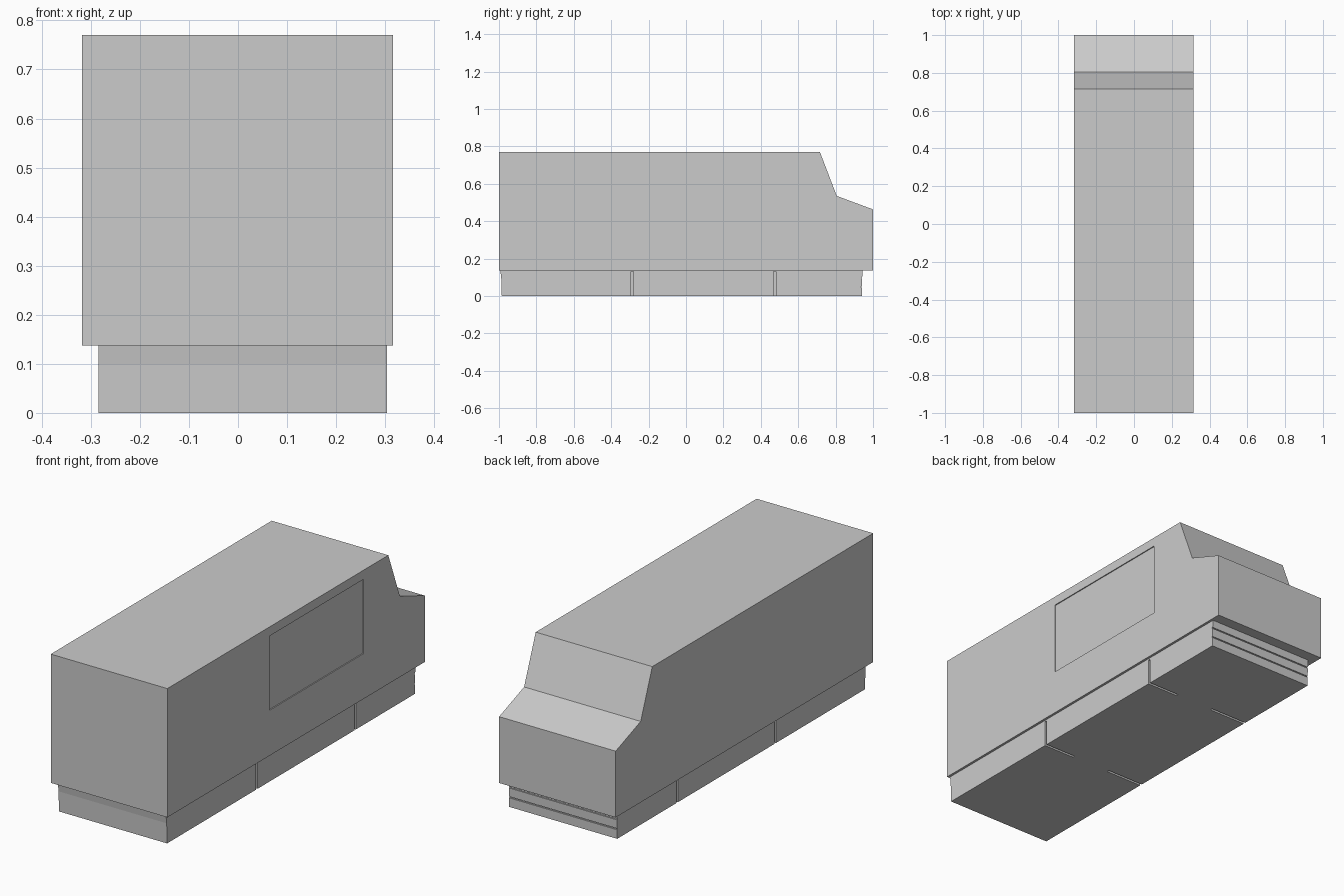
import bpy, bmesh

if "Cube" in bpy.data.objects:
    bpy.data.objects.remove(bpy.data.objects["Cube"])


def make_object(name, bm):
    bmesh.ops.recalc_face_normals(bm, faces=bm.faces)
    mesh = bpy.data.meshes.new(name)
    bm.to_mesh(mesh)
    bm.free()
    obj = bpy.data.objects.new(name, mesh)
    bpy.context.collection.objects.link(obj)
    return obj


def extrude_profile(name, profile, x0, x1):
    """Extrude a (y, z) outline along x."""
    bm = bmesh.new()
    face = bm.faces.new([bm.verts.new((x0, y, z)) for y, z in profile])
    ext = bmesh.ops.extrude_face_region(bm, geom=[face])
    verts = [g for g in ext["geom"] if isinstance(g, bmesh.types.BMVert)]
    bmesh.ops.translate(bm, verts=verts, vec=(x1 - x0, 0, 0))
    return make_object(name, bm)


def cut(target, name, profile, x0, x1):
    cutter = extrude_profile(name, profile, x0, x1)
    cutter.hide_render = True
    cutter.display_type = 'WIRE'
    mod = target.modifiers.new(name, 'BOOLEAN')
    mod.operation = 'DIFFERENCE'
    mod.solver = 'EXACT'
    mod.object = cutter


# Van body: cargo box, sloping windscreen and short bonnet
body = extrude_profile("van_body", [
    (-1, 0.137), (1, 0.137), (1, 0.463), (0.806, 0.535),
    (0.716, 0.77), (-1, 0.77)], -0.318, 0.316)

# Shallow recessed panel on the right side
cut(body, "side_panel_cutter", [
    (-0.206, 0.36), (0.525, 0.36), (0.525, 0.725), (-0.206, 0.725)], 0.311, 0.35)

# Lower chassis: slightly tapered, with two thin grooves across the +y end
chassis = extrude_profile("chassis", [
    (-0.985, 0), (0.94, 0),
    (0.941, 0.045), (0.936, 0.045), (0.936, 0.051), (0.941, 0.051),
    (0.942, 0.094), (0.937, 0.094), (0.937, 0.1), (0.942, 0.1),
    (0.945, 0.137), (-0.993, 0.137), (-0.988, 0.1)], -0.284, 0.304)

# Narrow slots dividing the chassis sides into three sections
for label, y in (("rear", -0.287), ("front", 0.475)):
    slot = [(y - 0.006, -0.05), (y + 0.006, -0.05),
            (y + 0.006, 0.13), (y - 0.006, 0.13)]
    cut(chassis, label + "_right_slot_cutter", slot, 0.13, 0.4)
    cut(chassis, label + "_left_slot_cutter", slot, -0.4, -0.08)
